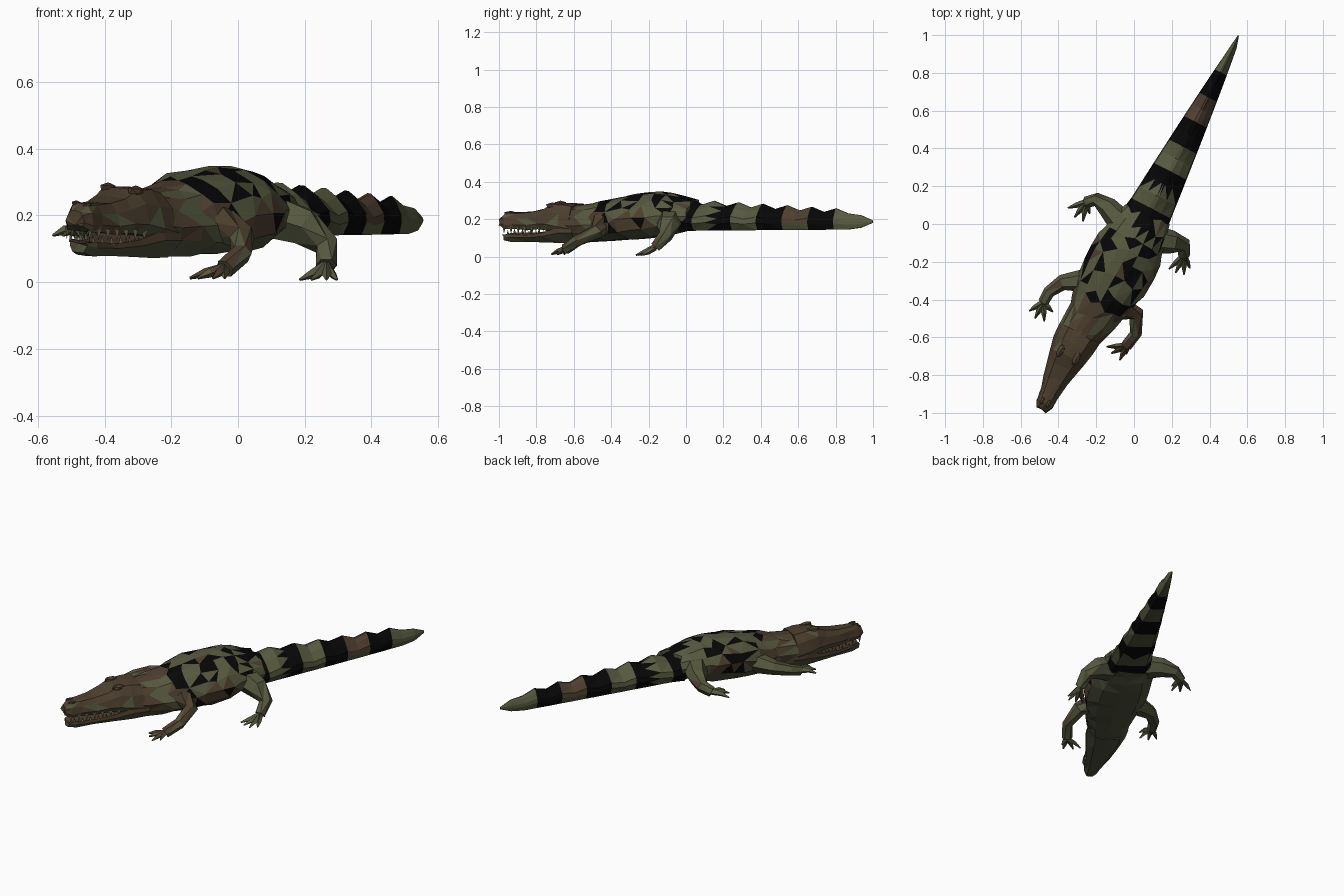
import bpy, bmesh, math, random
from mathutils import Vector

if "Cube" in bpy.data.objects:
    bpy.data.objects.remove(bpy.data.objects["Cube"])

random.seed(4)
D = Vector((0.461, 0.887, 0))     # along the spine, towards the tail
P = Vector((0.887, -0.461, 0))    # across the body


def mat(name, rgb):
    m = bpy.data.materials.new(name)
    m.diffuse_color = (*rgb, 1)
    m.use_nodes = True
    m.node_tree.nodes["Principled BSDF"].inputs["Base Color"].default_value = m.diffuse_color
    return m


OLIVE = mat("olive", (0.095, 0.10, 0.05))
BROWN = mat("brown", (0.075, 0.05, 0.028))
BLACK = mat("black", (0.002, 0.002, 0.002))
BELLY = mat("dark_olive", (0.07, 0.075, 0.04))
TOOTH = mat("tooth", (0.16, 0.16, 0.09))
MATS = [OLIVE, BROWN, BLACK, BELLY, TOOTH]


def at(s, q, z):
    """Spine coordinates to world, with the slight sideways roll of the pose."""
    return Vector((0.034, 0, 0)) + D * s + P * q + Vector((0, 0, z - 0.10 * q))


def finish(bm, name, colour):
    bmesh.ops.recalc_face_normals(bm, faces=bm.faces)
    bmesh.ops.triangulate(bm, faces=bm.faces)
    bm.normal_update()
    for f in bm.faces:
        f.material_index = colour(f)
    me = bpy.data.meshes.new(name)
    bm.to_mesh(me)
    bm.free()
    for m in MATS:
        me.materials.append(m)
    ob = bpy.data.objects.new(name, me)
    bpy.context.collection.objects.link(ob)
    return ob


def skin(bm, rings):
    rings = [[bm.verts.new(p) for p in r] for r in rings]
    n = len(rings[0])
    for a, b in zip(rings, rings[1:]):
        for i in range(n):
            bm.faces.new((a[i], a[(i + 1) % n], b[(i + 1) % n], b[i]))
    bm.faces.new(rings[0])
    bm.faces.new(rings[-1])


def loft(name, half_profile, rows, colour, jitter=0.0):
    """rows: (s, centre offset, half width, bottom z, top z)"""
    prof = half_profile + [(-u, v) for u, v in half_profile[-2:0:-1]]
    rings = []
    for s, c, w, zb, zt in rows:
        j = min(jitter, w * 0.15)
        rings.append([at(s + random.uniform(-3, 3) * j, c + u * w,
                         (zb + zt) / 2 + v * (zt - zb) / 2 + random.uniform(-j, j) * (abs(v) < 0.95))
                      for u, v in prof])
    bm = bmesh.new()
    skin(bm, rings)
    return finish(bm, name, colour)


def tube(bm, pts, n):
    """pts: (x, y, z, radius)"""
    ps = [Vector(p[:3]) for p in pts]
    rings = []
    for i, p in enumerate(ps):
        t = (ps[min(i + 1, len(ps) - 1)] - ps[max(i - 1, 0)]).normalized()
        a = t.cross(Vector((0, 0, 1))).normalized()
        b = a.cross(t)
        rings.append([p + (a * math.cos(k * math.tau / n) + b * math.sin(k * math.tau / n)) * pts[i][3]
                      for k in range(n)])
    skin(bm, rings)


# Colour rules
def spine_s(f):
    return (f.calc_center_median() - Vector((0.034, 0, 0))).dot(D)


def body_colour(f):
    s, r = spine_s(f), random.random()
    if f.normal.z < -0.35:
        return 3
    if s < -0.5:
        return 1 if r < 0.75 else 0
    if f.normal.z < 0.5:
        return 1 if r < 0.5 and s < -0.1 else 2 if r > 0.85 else 0
    return 2 if r < 0.33 else 1 if r < 0.42 else 0


def tail_colour(f):
    s = spine_s(f)
    if any(a < s < b for a, b in ((0.03, 0.1), (0.2, 0.33), (0.46, 0.6), (0.76, 0.9))):
        return 2
    return 3 if f.normal.z < -0.5 else 1 if 0.6 < s < 0.76 and f.normal.z > 0 else 0


def head_colour(f):
    return 3 if f.normal.z < -0.4 else 1 if random.random() < 0.9 else 0


# Trunk
loft("body", [(0, -1), (.6, -.92), (.93, -.5), (1, -.02), (.86, .45), (.62, .78), (.3, .95), (0, 1)], [
    (-.76, -.02, .095, .085, .275), (-.65, -.015, .122, .082, .275), (-.55, 0, .135, .08, .285),
    (-.48, .002, .15, .082, .305), (-.40, .005, .172, .086, .318), (-.32, .008, .186, .094, .336),
    (-.24, .01, .19, .098, .345), (-.16, .01, .185, .105, .35), (-.09, .01, .170, .118, .342),
    (-.02, .01, .150, .132, .328), (.05, .01, .128, .142, .305)], body_colour, 0.008)

# Tail with saw-toothed top
tail = [(.02, .01, .13, .14, .312)]
for k in range(13):
    s = .10 + k * .0735
    f = (s - .1) / 1.02
    zt = .285 - .055 * f + (.018 if k % 2 else -.006)
    tail.append((s, .012 - .006 * f, .113 * (1 - f) ** .85 + .006, .145, zt))
tail += [(1.06, .006, .017, .155, .222), (1.125, .0, .003, .18, .195)]
loft("tail", [(0, -1), (.75, -.95), (1, -.35), (.95, .1), (.5, .68), (.1, 1), (0, 1)], tail, tail_colour)

# Head: upper and lower jaw
loft("upper_jaw", [(0, -1), (.85, -1), (1, -.5), (.85, .35), (.55, .9), (0, .95)], [
    (-1.115, -.010, .032, .170, .215), (-1.08, -.010, .047, .152, .238), (-1.02, -.014, .052, .152, .238),
    (-.94, -.018, .068, .146, .242), (-.86, -.02, .086, .152, .258), (-.80, -.02, .10, .145, .284),
    (-.73, -.02, .115, .13, .288), (-.66, -.018, .12, .12, .282)], head_colour, 0.003)
loft("lower_jaw", [(0, -1), (.6, -.95), (1, .3), (.95, 1), (0, .8)], [
    (-1.095, -.010, .03, .088, .120), (-1.05, -.012, .046, .078, .124), (-.94, -.018, .066, .08, .12),
    (-.83, -.02, .09, .078, .134), (-.72, -.02, .114, .075, .165), (-.64, -.015, .12, .078, .17)],
    lambda f: 3 if f.normal.z < .1 else 1, 0.002)

# Eye ridges and nostrils
bm = bmesh.new()
for q, s, r, z in ((-.066, -.79, .021, .276), (.028, -.79, .021, .276),
                   (-.028, -1.07, .012, .233), (.008, -1.07, .012, .233)):
    for v in bmesh.ops.create_icosphere(bm, subdivisions=1, radius=1)["verts"]:
        v.co = at(s + v.co.y * r * 2, q + v.co.x * r, z + v.co.z * r * .8)
finish(bm, "eye_ridges", lambda f: 1)

# Teeth along both jaw edges
bm = bmesh.new()
for k in range(7):
    s = -1.085 + k * .046
    w = .038 + .15 * k * .046
    for side in (-1, 1):
        for ds, z0, z1 in ((0, .162, .126), (.023, .115, .145)):
            q = -.015 + side * w
            ring = [bm.verts.new(at(s + ds + a, q + b, z0)) for a, b in ((-.009, 0), (.007, .007), (.007, -.007))]
            tip = bm.verts.new(at(s + ds, q, z1))
            for i in range(3):
                bm.faces.new((ring[i], ring[(i + 1) % 3], tip))
            bm.faces.new(ring)
finish(bm, "teeth", lambda f: 4)

# Legs: (path, toe tips, toe height, brown share)
LEGS = {
    "front_right_leg": ([(-.06, -.45, .18, .06), (.012, -.475, .135, .042), (.01, -.58, .085, .032), (-.04, -.645, .04, .03)],
                        [(-.145, -.65), (-.12, -.685), (-.075, -.72), (-.04, -.69)], .012, .75),
    "front_left_leg": ([(-.27, -.30, .19, .06), (-.38, -.31, .185, .042), (-.45, -.36, .17, .032), (-.48, -.415, .155, .028)],
                       [(-.555, -.46), (-.525, -.50), (-.475, -.515), (-.43, -.465)], .14, .15),
    "rear_right_leg": ([(.09, -.08, .2, .075), (.20, -.095, .165, .062), (.265, -.11, .11, .038), (.265, -.165, .05, .032)],
                       [(.297, -.235), (.265, -.268), (.22, -.258), (.185, -.238)], .008, .2),
    "rear_left_leg": ([(-.07, .01, .23, .07), (-.14, .09, .215, .055), (-.2, .13, .19, .036), (-.255, .115, .165, .03)],
                      [(-.35, .085), (-.315, .035), (-.27, .015), (-.235, .055)], .145, .1),
}
for name, (path, toes, tz, brown) in LEGS.items():
    bm = bmesh.new()
    tube(bm, path, 6)
    ax, ay, az, _ = path[-1]
    for x, y in toes:
        tube(bm, [(ax, ay, az, .018), (ax + .55 * (x - ax), ay + .55 * (y - ay), tz + .016, .014),
                  (x, y, tz, .004)], 4)
    finish(bm, name, lambda f: 3 if f.normal.z < -.4 else 1 if random.random() < brown else 0)
